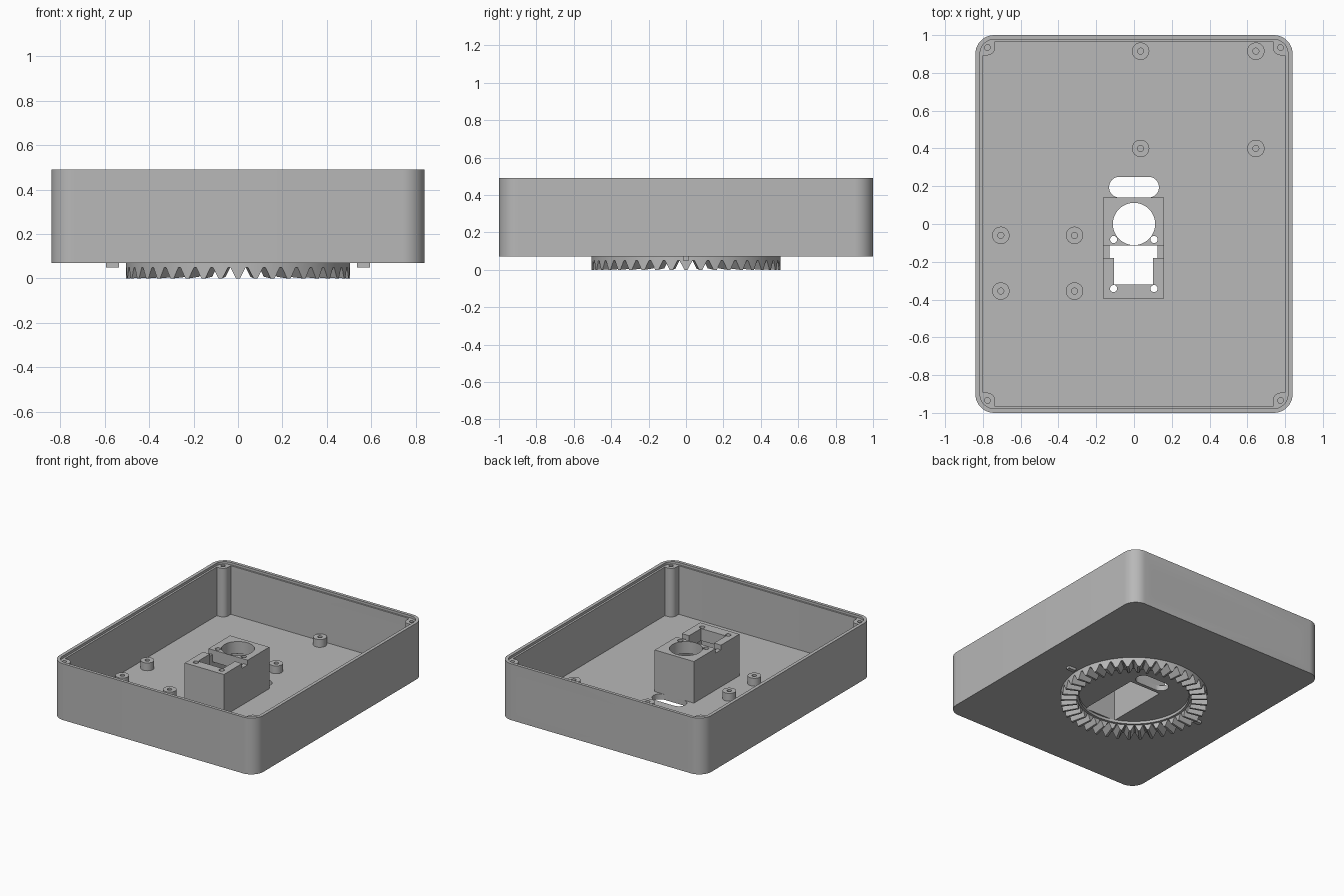
import bpy, bmesh, math

if "Cube" in bpy.data.objects:
    bpy.data.objects.remove(bpy.data.objects["Cube"])

grey = bpy.data.materials.new("grey plastic")
grey.diffuse_color = (0.48, 0.48, 0.48, 1)
grey.use_nodes = True
grey.node_tree.nodes["Principled BSDF"].inputs["Base Color"].default_value = grey.diffuse_color


def finish(name, bm):
    bmesh.ops.recalc_face_normals(bm, faces=bm.faces)
    me = bpy.data.meshes.new(name)
    bm.to_mesh(me)
    bm.free()
    me.materials.append(grey)
    ob = bpy.data.objects.new(name, me)
    bpy.context.collection.objects.link(ob)
    return ob


def prism(name, pts, z0, z1):
    """Extrude a closed xy outline from z0 to z1."""
    bm = bmesh.new()
    lo = [bm.verts.new((x, y, z0)) for x, y in pts]
    hi = [bm.verts.new((x, y, z1)) for x, y in pts]
    bm.faces.new(lo)
    bm.faces.new(hi)
    n = len(pts)
    for i in range(n):
        j = (i + 1) % n
        bm.faces.new((lo[i], lo[j], hi[j], hi[i]))
    return finish(name, bm)


def rounded(x0, x1, y0, y1, r, seg=10):
    """Outline of a rectangle with round corners."""
    pts = []
    corners = [(x1 - r, y1 - r), (x0 + r, y1 - r), (x0 + r, y0 + r), (x1 - r, y0 + r)]
    for k, (cx, cy) in enumerate(corners):
        for i in range(seg + 1):
            a = math.pi / 2 * (k + i / seg)
            pts.append((cx + r * math.cos(a), cy + r * math.sin(a)))
    return pts


def circle(cx, cy, r, n=32):
    return [(cx + r * math.cos(2 * math.pi * i / n), cy + r * math.sin(2 * math.pi * i / n))
            for i in range(n)]


def rect(x0, x1, y0, y1):
    return [(x0, y0), (x1, y0), (x1, y1), (x0, y1)]


def combine(target, other, op='DIFFERENCE'):
    other.hide_render = True
    m = target.modifiers.new("bool", 'BOOLEAN')
    m.operation, m.solver, m.object = op, 'EXACT', other
    bpy.context.view_layer.objects.active = target
    bpy.ops.object.modifier_apply(modifier=m.name)
    bpy.data.objects.remove(other)


def cut(target, pts, z0, z1):
    combine(target, prism("cutter", pts, z0, z1))


BASE, FLOOR, LEDGE, RIM = 0.07, 0.11, 0.472, 0.49
POCKET = rect(-0.13, 0.128, -0.365, 0.115)

# Tray: hollow rounded box with a stepped rim
tray = prism("tray", rounded(-0.84, 0.84, -1, 1, 0.1), BASE, RIM)
cut(tray, rounded(-0.8, 0.8, -0.965, 0.965, 0.06), FLOOR, 0.6)
cut(tray, rounded(-0.815, 0.815, -0.977, 0.977, 0.075), LEDGE, 0.6)

# Floor openings: cable slot and pocket below the motor block
cut(tray, rounded(-0.132, 0.132, 0.14, 0.25, 0.0549), 0, 0.2)
cut(tray, POCKET, 0, 0.2)

# Two port windows in the back wall
for x0, x1 in ((-0.65, -0.24), (-0.195, 0.68)):
    win = prism("cutter", rounded(x0, x1, 0.145, 0.37, 0.045), -1.1, -0.9)
    for v in win.data.vertices:
        x, y, z = v.co
        v.co = (x, -z, y)
    win.data.flip_normals()
    combine(tray, win)

# Corner screw posts, filled out to the walls
for sx in (-1, 1):
    for sy in (-1, 1):
        cx, cy, r = 0.777 * sx, 0.935 * sy, 0.042
        post = prism("corner_post", circle(cx, cy, r), FLOOR, LEDGE)
        xs = sorted((cx, 0.805 * sx))
        ys = sorted((cy - r * sy, 0.945 * sy))
        combine(post, prism("fill", rect(*xs, *ys), FLOOR, LEDGE), 'UNION')
        xs = sorted((cx - r * sx, 0.79 * sx))
        ys = sorted((cy, 0.97 * sy))
        combine(post, prism("fill", rect(*xs, *ys), FLOOR, LEDGE), 'UNION')
        cut(post, circle(cx, cy, 0.016, 20), 0.3, 0.6)

# Board standoffs in two groups of four
for xs, ys in (((0.035, 0.645), (0.4, 0.915)), ((-0.705, -0.315), (-0.355, -0.06))):
    for x in xs:
        for y in ys:
            so = prism("standoff", circle(x, y, 0.046), FLOOR, 0.168)
            cut(so, circle(x, y, 0.016, 20), FLOOR + 0.002, 0.3)

# Motor block: hollow underneath, round and square openings, cross groove
TOP = 0.42
block = prism("motor_block", rect(-0.163, 0.16, -0.395, 0.14), FLOOR, TOP)
cut(block, POCKET, 0, 0.33)
cut(block, circle(0, 0, 0.112, 48), 0.2, 0.6)
cut(block, rect(-0.105, 0.1, -0.32, -0.15), 0.2, 0.6)
cut(block, rect(-0.13, 0.125, -0.18, -0.115), 0.2, 0.6)
cut(block, rect(-0.3, 0.3, -0.18, -0.115), TOP - 0.035, 0.6)
for x in (-0.108, 0.106):
    for y in (-0.082, -0.342):
        cut(block, circle(x, y, 0.019, 20), 0.2, 0.6)

# Crown gear ring with 40 radial teeth facing down
bm = bmesh.new()
TEETH, R_IN, R_OUT = 40, 0.395, 0.505
rows = []
for t in range(TEETH):
    for off, tip in ((-1.0, 1), (1.0, 1), (3.9, 0), (5.1, 0)):
        a = math.radians(t * 360 / TEETH + off)
        c, s = math.cos(a), math.sin(a)
        z_out, z_in = (0.0, 0.008) if tip else (0.05, 0.05)
        rows.append([bm.verts.new((r * c, r * s, z)) for r, z in
                     ((R_IN, z_in), (R_OUT, z_out), (R_OUT, BASE), (R_IN, BASE))])
for i, a in enumerate(rows):
    b = rows[(i + 1) % len(rows)]
    for k in range(4):
        m = (k + 1) % 4
        bm.faces.new((a[k], a[m], b[m], b[k]))
finish("crown_gear", bm)

# Plain rim inside the gear
rim = prism("gear_inner_rim", circle(0, 0, R_IN, 80), 0.05, BASE)
cut(rim, circle(0, 0, 0.378, 80), 0, 0.2)

# Small index tabs beside the gear
for s in (-1, 1):
    prism("index_tab", rect(*sorted((0.535 * s, 0.595 * s)), -0.015, 0.015), 0.05, BASE)

# Smooth curved walls, keep edges sharp
bpy.ops.object.select_all(action='SELECT')
bpy.context.view_layer.objects.active = tray
bpy.ops.object.shade_smooth_by_angle(angle=math.radians(30))
